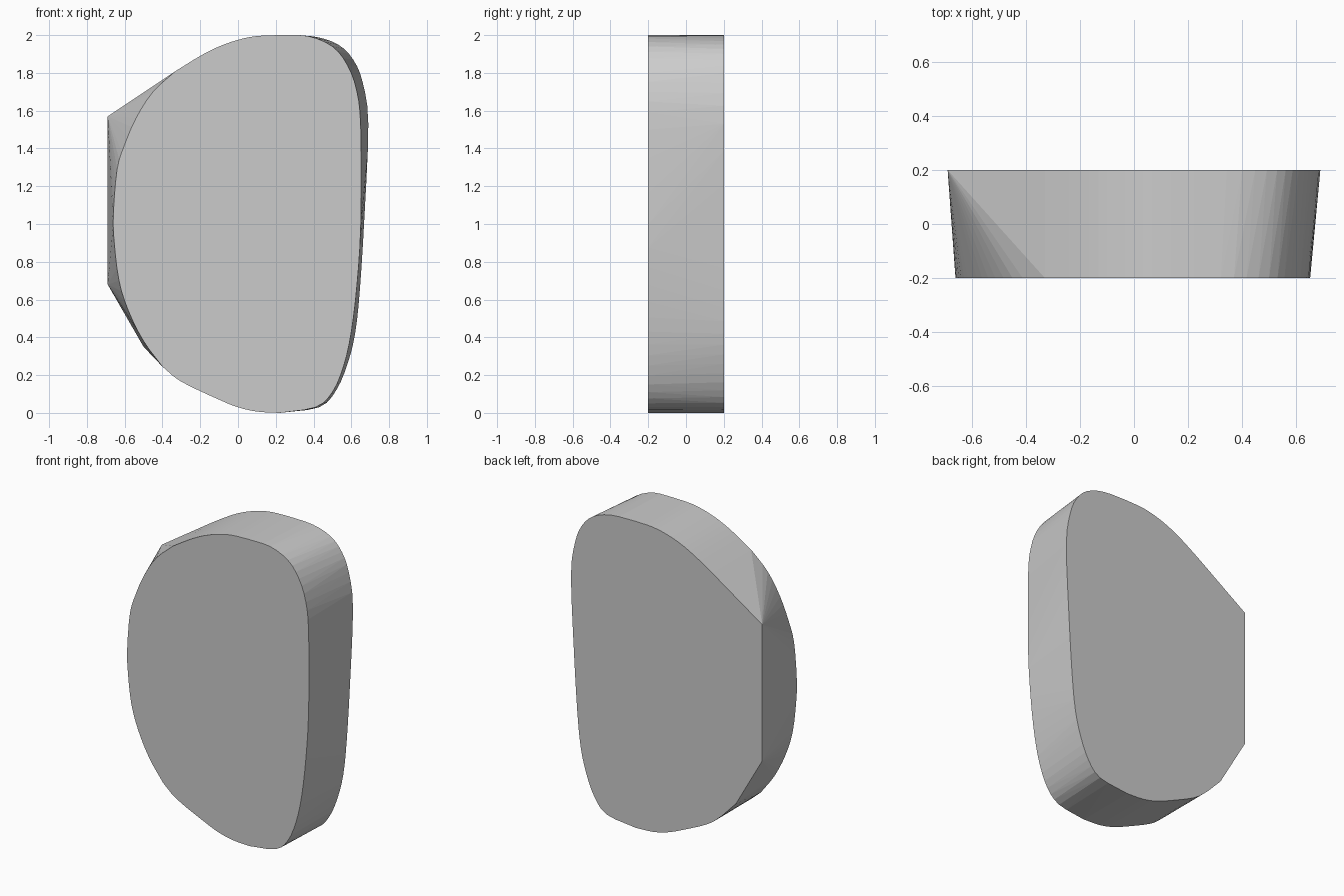
import bpy
import bmesh
from mathutils import Vector

DEPTH = 0.4
STEPS = 3

cube = bpy.data.objects.get("Cube")
if cube:
    bpy.data.objects.remove(cube, do_unlink=True)


def smooth_run(points, steps=STEPS):
    """Catmull-Rom samples through an open run of (x, z) points."""
    pts = [Vector(p) for p in points]
    padded = [2 * pts[0] - pts[1]] + pts + [2 * pts[-1] - pts[-2]]
    samples = []
    for a, b, c, d in zip(padded, padded[1:], padded[2:], padded[3:]):
        for i in range(steps):
            t = i / steps
            samples.append(0.5 * (2 * b + (c - a) * t
                                  + (2 * a - 5 * b + 4 * c - d) * t ** 2
                                  + (3 * b - a - 3 * c + d) * t ** 3))
    return samples + [pts[-1]]


# Shared upper and lower edges, running from the left side to the flat crown
upper_edge = [(-.33, 1.81), (-.2, 1.89), (-.1, 1.94), (0, 1.975), (.1, 1.995), (.22, 2)]
lower_edge = [(.22, 0), (.1, .007), (0, .03), (-.1, .07), (-.3, .165), (-.4, .245)]

# Front face: fully rounded
front_side = [(.22, 2), (.37, 1.995), (.5, 1.94), (.58, 1.84), (.63, 1.7), (.65, 1.5),
              (.65, 1), (.63, .68), (.6, .43), (.56, .25), (.5, .11), (.41, .03), (.22, 0)]
front_round = [(-.4, .245), (-.5, .38), (-.58, .54), (-.63, .7), (-.655, .9), (-.66, 1.05),
               (-.64, 1.29), (-.6, 1.42), (-.54, 1.56), (-.45, 1.7), (-.33, 1.81)]

# Back face: wider, with a straight edge between two corners
back_side = [(.22, 2), (.4, 1.993), (.53, 1.95), (.61, 1.87), (.66, 1.75), (.69, 1.53),
             (.67, 1.05), (.645, .65), (.62, .42), (.58, .26), (.52, .12), (.43, .03), (.22, 0)]
back_corners = [Vector((-.5, .35)), Vector((-.69, .68)), Vector((-.69, 1.57))]

shared = smooth_run(upper_edge) + smooth_run(lower_edge)
front = shared + smooth_run(front_side) + smooth_run(front_round)
back = shared + smooth_run(back_side) + back_corners

# Solid wrapped tightly around both faces
bm = bmesh.new()
for outline, y in ((front, -DEPTH / 2), (back, DEPTH / 2)):
    for p in outline:
        bm.verts.new((p.x, y, min(max(p.y, 0), 2)))
bmesh.ops.remove_doubles(bm, verts=bm.verts, dist=0.002)
hull = bmesh.ops.convex_hull(bm, input=bm.verts)
loose = {v for v in hull["geom_interior"] + hull["geom_unused"]
         if isinstance(v, bmesh.types.BMVert)}
bmesh.ops.delete(bm, geom=list(loose), context="VERTS")
bmesh.ops.dissolve_limit(bm, angle_limit=0.003, verts=bm.verts, edges=bm.edges)
bmesh.ops.recalc_face_normals(bm, faces=bm.faces)

mesh = bpy.data.meshes.new("tapered_block")
bm.to_mesh(mesh)
bm.free()
block = bpy.data.objects.new("tapered_block", mesh)
bpy.context.collection.objects.link(block)

# Plain grey finish
grey = bpy.data.materials.new("light_grey")
grey.use_nodes = True
colour = (0.6, 0.6, 0.6, 1)
grey.diffuse_color = colour
grey.node_tree.nodes["Principled BSDF"].inputs["Base Color"].default_value = colour
mesh.materials.append(grey)
